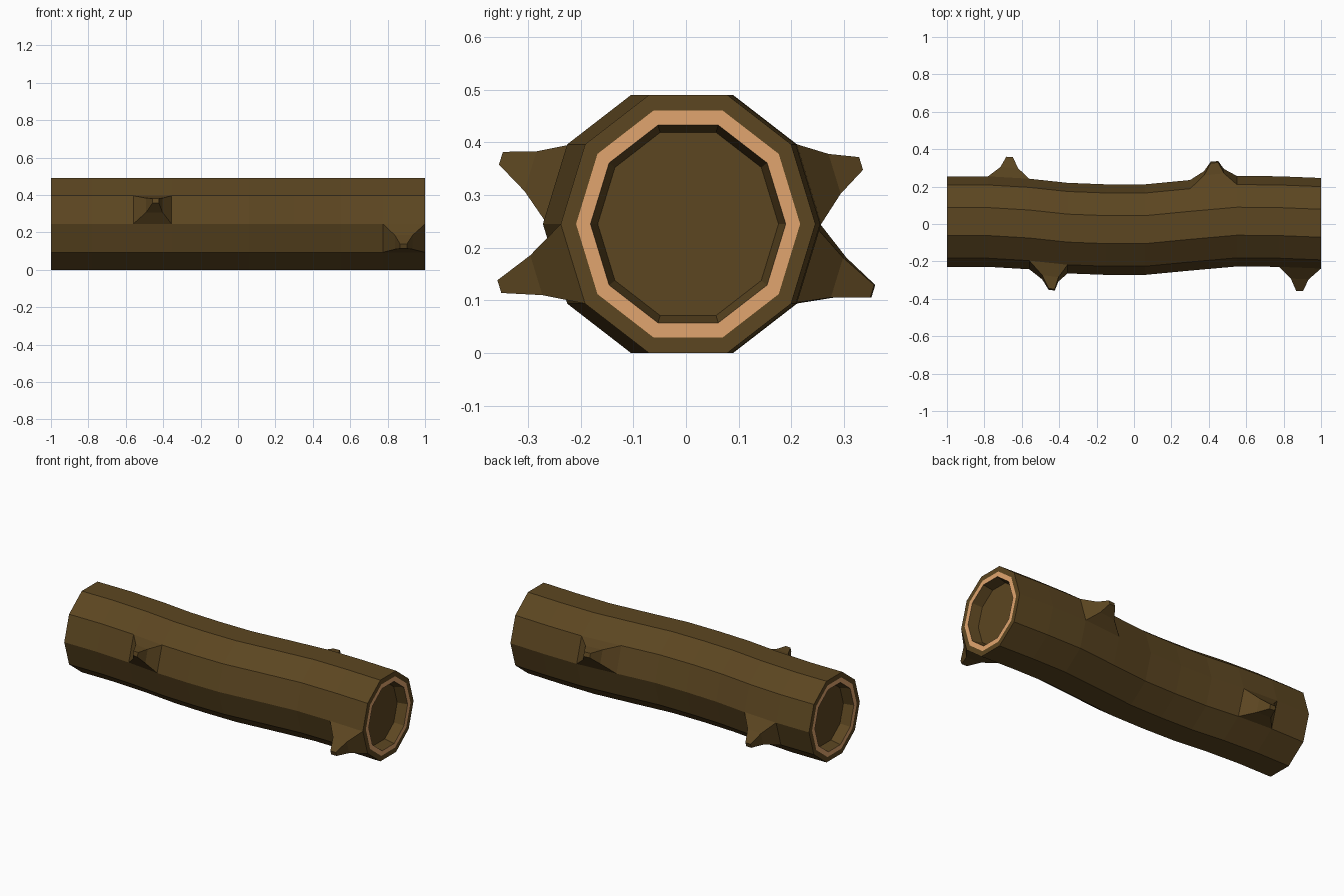
import bpy, bmesh, math
from mathutils import Vector

if "Cube" in bpy.data.objects:
    bpy.data.objects.remove(bpy.data.objects["Cube"])

SIDES, RY, RZ, ZC = 10, 0.242, 0.2576, 0.245

def material(name, rgb):
    m = bpy.data.materials.new(name)
    m.diffuse_color = (*rgb, 1)
    m.use_nodes = True
    m.node_tree.nodes["Principled BSDF"].inputs["Base Color"].default_value = m.diffuse_color
    return m

bm = bmesh.new()

def ring(x, yc, s=1.0):
    """Ten-sided cross-section with flat top and bottom."""
    return [bm.verts.new((x, yc + s * RY * math.cos(i * math.tau / SIDES),
                          ZC + s * RZ * math.sin(i * math.tau / SIDES)))
            for i in range(SIDES)]

def bridge(a, b, mat=0, skip=()):
    n = len(a)
    for i in range(n):
        if i not in skip:
            j = (i + 1) % n
            bm.faces.new((a[i], a[j], b[j], b[i])).material_index = mat

# Winding trunk: (x, y centre) of each cross-section
stations = [(-1, .013), (-.78, .013), (-.56, 0), (-.355, -.022), (-.15, -.03),
            (.06, -.03), (.3, -.007), (.55, .015), (.775, .013), (1, .004)]
rings = [ring(x, y) for x, y in stations]

# Branch stubs: (segment, side) -> tip centre
stubs = {(1, 9): (-.665, .355, .117), (6, 0): (.43, .331, .36),
         (2, 4): (-.44, -.35, .37), (8, 5): (.885, -.354, .126)}
for k in range(len(rings) - 1):
    bridge(rings[k], rings[k + 1], skip=[s for seg, s in stubs if seg == k])

for (k, s), tip in stubs.items():
    t = (s + 1) % SIDES
    base = [rings[k][s], rings[k][t], rings[k + 1][t], rings[k + 1][s]]
    c = sum((v.co for v in base), Vector()) / 4
    tip = Vector(tip)
    mid = [bm.verts.new((c + tip) / 2 + (v.co - c) * 0.5) for v in base]
    for v in mid:
        v.co.x = tip.x + (v.co.x - tip.x) * 0.85
    end = [bm.verts.new(tip + (v.co - c) * 0.16) for v in base]
    bridge(base, mid)
    bridge(mid, end)
    bm.faces.new(end)

# Cut ends: bark rim, pale wood ring, shallow hollow
for outer, (x, y) in ((rings[0], stations[0]), (rings[-1], stations[-1])):
    d = math.copysign(1, x)
    pale_out, pale_in = ring(x, y, .88), ring(x, y, .767)
    back = ring(x - d * .06, y, .71)
    bridge(outer, pale_out)
    bridge(pale_out, pale_in, 1)
    bridge(pale_in, back)
    bm.faces.new(back)

bmesh.ops.recalc_face_normals(bm, faces=bm.faces)
mesh = bpy.data.meshes.new("hollow_log")
bm.to_mesh(mesh)
bm.free()
mesh.materials.append(material("bark", (.107, .061, .015)))
mesh.materials.append(material("pale_wood", (.75, .376, .156)))
bpy.context.collection.objects.link(bpy.data.objects.new("hollow_log", mesh))
